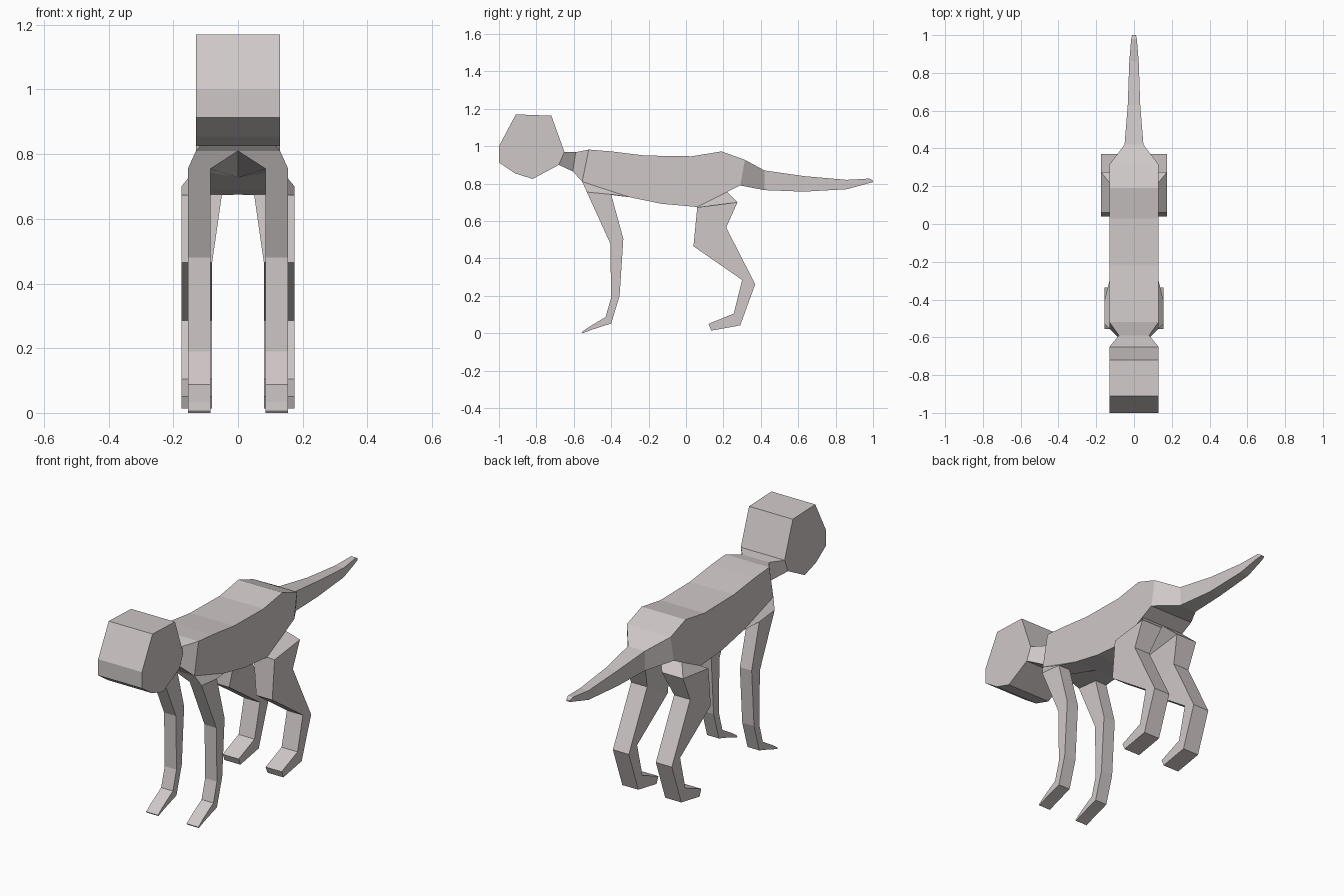
import bpy, bmesh

skin = bpy.data.materials.new("pale_warm_grey")
skin.diffuse_color = (0.63, 0.575, 0.575, 1)


def finish(name, bm):
    bmesh.ops.remove_doubles(bm, verts=bm.verts, dist=0.0005)
    bmesh.ops.recalc_face_normals(bm, faces=bm.faces)
    mesh = bpy.data.meshes.new(name)
    bm.to_mesh(mesh)
    bm.free()
    mesh.materials.append(skin)
    obj = bpy.data.objects.new(name, mesh)
    bpy.context.collection.objects.link(obj)
    return obj


def loft(name, rings, cap_start=False, cap_end=True, open_below=()):
    """Join four-sided sections: (top y, top z, bottom y, bottom z, x left, x right)."""
    bm = bmesh.new()
    loops = []
    for ty, tz, by, bz, x0, x1 in rings:
        loops.append([bm.verts.new(p) for p in
                      ((x0, ty, tz), (x1, ty, tz), (x1, by, bz), (x0, by, bz))])
    for s, (a, b) in enumerate(zip(loops, loops[1:])):
        for i in range(4):
            if i == 2 and s in open_below:
                continue
            j = (i + 1) % 4
            bm.faces.new((a[i], a[j], b[j], b[i]))
    if cap_start:
        bm.faces.new(loops[0])
    if cap_end:
        bm.faces.new(loops[-1])
    return finish(name, bm)


# Head: faceted block, open where the neck joins
profile = [(-1, 1.0), (-0.91, 1.17), (-0.72, 1.163), (-0.65, 0.97),
           (-0.68, 0.90), (-0.82, 0.825), (-0.915, 0.855), (-1, 0.913)]
bm = bmesh.new()
left = [bm.verts.new((-0.13, y, z)) for y, z in profile]
right = [bm.verts.new((0.13, y, z)) for y, z in profile]
bm.faces.new(left)
bm.faces.new(right)
for i in range(8):
    if i != 3:
        j = (i + 1) % 8
        bm.faces.new((left[i], left[j], right[j], right[i]))
finish("head", bm)

# Neck, trunk and tail: one run of sections (shoulder and hip undersides left open)
sections = [
    (-0.65, 0.97, -0.68, 0.90, 0.13),
    (-0.59, 0.968, -0.605, 0.865, 0.08),
    (-0.52, 0.982, -0.555, 0.81, 0.13),
    (-0.40, 0.972, -0.30, 0.727, 0.13),
    (-0.22, 0.95, -0.13, 0.692, 0.13),
    (0.03, 0.946, 0.06, 0.675, 0.13),
    (0.19, 0.972, 0.22, 0.755, 0.13),
    (0.315, 0.927, 0.29, 0.79, 0.13),
    (0.42, 0.87, 0.42, 0.765, 0.05),
    (0.63, 0.84, 0.63, 0.757, 0.033),
    (0.86, 0.82, 0.86, 0.77, 0.025),
    (0.98, 0.827, 0.98, 0.803, 0.015),
    (1.0, 0.815, 1.0, 0.808, 0.01),
]
loft("trunk_and_tail", [(*s[:4], -s[4], s[4]) for s in sections], open_below=(2, 5))

# Legs: front edge, back edge, inner x, outer x, from the trunk down to the toes
front_leg = [
    (-0.555, 0.81, -0.30, 0.727, 0.0, 0.13),
    (-0.53, 0.755, -0.40, 0.742, 0.085, 0.155),
    (-0.405, 0.48, -0.335, 0.505, 0.085, 0.155),
    (-0.40, 0.19, -0.355, 0.20, 0.085, 0.155),
    (-0.43, 0.087, -0.40, 0.052, 0.085, 0.155),
    (-0.52, 0.033, -0.50, 0.02, 0.085, 0.155),
    (-0.557, 0.006, -0.553, 0.0, 0.085, 0.155),
]
hind_leg = [
    (0.06, 0.675, 0.22, 0.755, 0.0, 0.13),
    (0.06, 0.673, 0.275, 0.70, 0.05, 0.175),
    (0.04, 0.465, 0.215, 0.565, 0.08, 0.175),
    (0.30, 0.285, 0.37, 0.262, 0.08, 0.175),
    (0.255, 0.105, 0.29, 0.042, 0.08, 0.175),
    (0.12, 0.05, 0.135, 0.014, 0.08, 0.175),
]
for label, rings in (("front_leg", front_leg), ("hind_leg", hind_leg)):
    for side, sign in (("left", -1), ("right", 1)):
        loft(f"{label}_{side}", [(*r[:4], sign * r[4], sign * r[5]) for r in rings])
